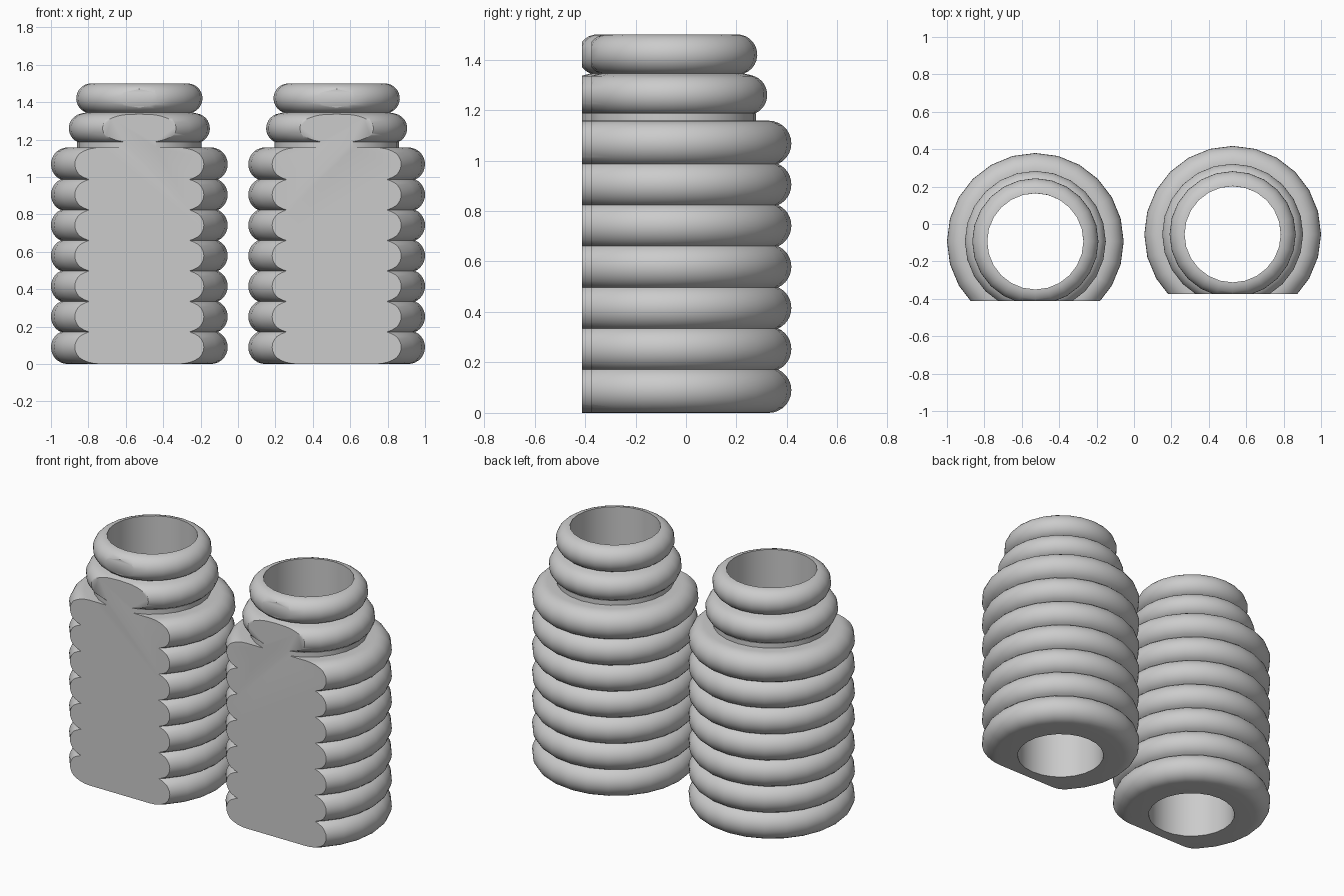
import bpy, bmesh, math
from mathutils import Vector

if "Cube" in bpy.data.objects:
    bpy.data.objects.remove(bpy.data.objects["Cube"], do_unlink=True)

SEGMENTS = 24
BORE = 0.257
CUT = 0.32

grey = bpy.data.materials.new("plain grey")
grey.use_nodes = True
colour = (0.6, 0.6, 0.6, 1)
grey.diffuse_color = colour
grey.node_tree.nodes["Principled BSDF"].inputs["Base Color"].default_value = colour


def bulge(outer, z, radius, low, high, steps=12):
    """Rounded rib outline, running upward between two angles in degrees."""
    points = []
    for i in range(steps + 1):
        a = math.radians(low + (high - low) * i / steps)
        points.append((outer - radius + radius * math.cos(a), z + radius * math.sin(a)))
    return points


def sleeve_profile():
    # Seven wide ribs, overlapping in the grooves
    ribs, pitch, r = 7, 0.163, 0.09
    meet = math.degrees(math.asin(pitch / 2 / r))
    profile = [(BORE, 0)]
    for i in range(ribs):
        low = -90 if i == 0 else -meet
        high = 90 if i == ribs - 1 else meet
        arc = bulge(0.4725, r + pitch * i, r, low, high)
        profile += arc if i == 0 else arc[1:]
    # Short neck, then the two narrow ribs
    profile += [(0.333, 1.158), (0.333, 1.187)]
    profile += bulge(0.377, 1.26, 0.08, -65, 80)
    profile += bulge(0.3375, 1.42, 0.08, -70, 90)
    profile.append((BORE, 1.5))
    return profile


def make_sleeve(name, x, y):
    bm = bmesh.new()
    verts = [bm.verts.new((r, 0, z)) for r, z in sleeve_profile()]
    edges = [bm.edges.new((a, b)) for a, b in zip(verts, verts[1:] + verts[:1])]
    bmesh.ops.spin(bm, geom=verts + edges, cent=(0, 0, 0), axis=(0, 0, 1),
                   angle=math.tau, steps=SEGMENTS)
    bmesh.ops.remove_doubles(bm, verts=bm.verts[:], dist=0.0005)
    # Slice the front flat and close the slice
    bmesh.ops.bisect_plane(bm, geom=bm.verts[:] + bm.edges[:] + bm.faces[:],
                           plane_co=Vector((0, -CUT, 0)), plane_no=(0, -1, 0),
                           clear_outer=True)
    bmesh.ops.holes_fill(bm, edges=[e for e in bm.edges if e.is_boundary], sides=0)
    bmesh.ops.recalc_face_normals(bm, faces=bm.faces[:])
    mesh = bpy.data.meshes.new(name)
    bm.to_mesh(mesh)
    bm.free()
    mesh.materials.append(grey)
    obj = bpy.data.objects.new(name, mesh)
    obj.location = (x, y, 0)
    bpy.context.collection.objects.link(obj)
    bpy.ops.object.select_all(action="DESELECT")
    obj.select_set(True)
    bpy.context.view_layer.objects.active = obj
    bpy.ops.object.shade_smooth_by_angle(angle=math.radians(35))


make_sleeve("right_ribbed_sleeve", -0.5275, -0.093)
make_sleeve("left_ribbed_sleeve", 0.5275, -0.055)
